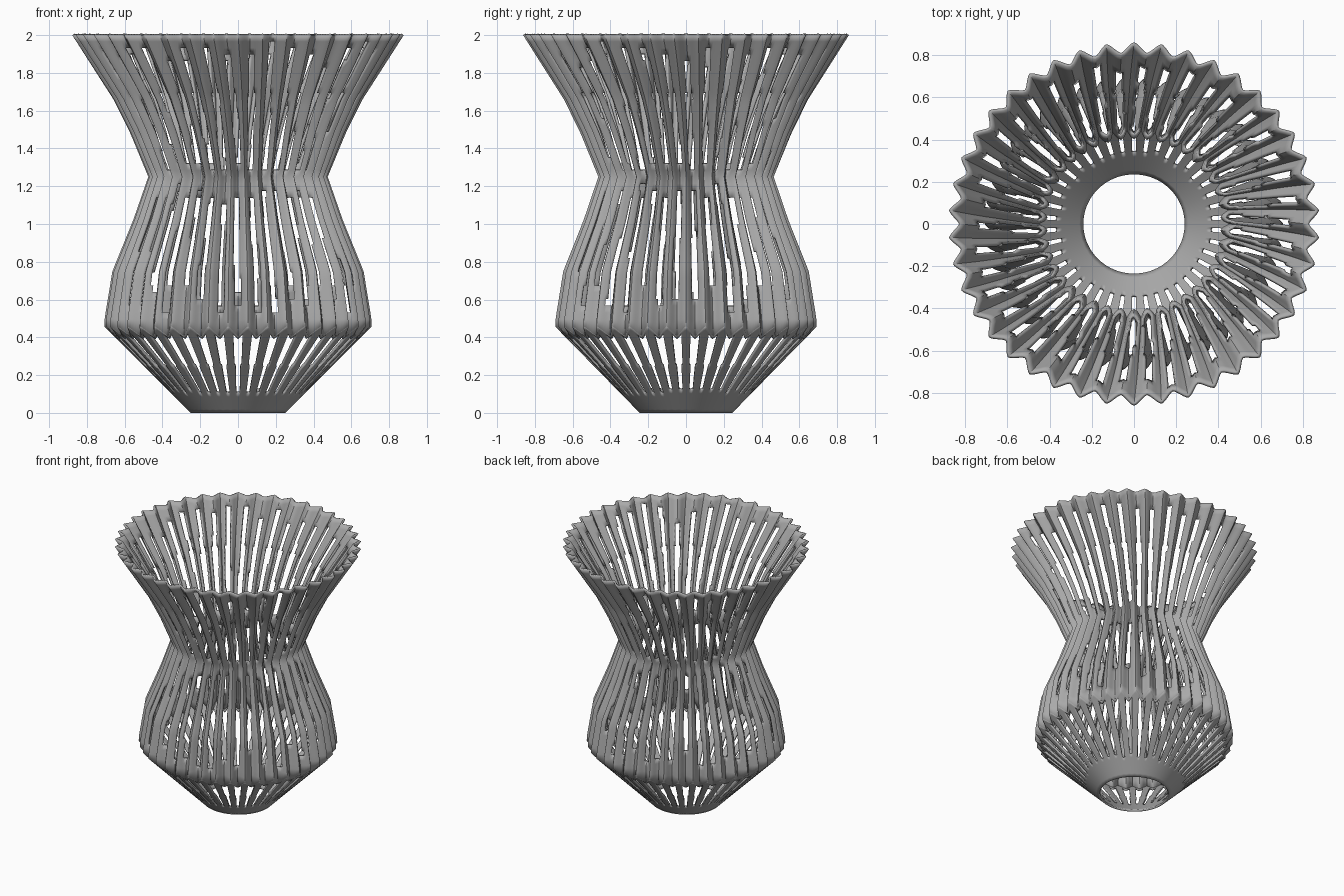
import bpy, bmesh, math, random

if "Cube" in bpy.data.objects:
    bpy.data.objects.remove(bpy.data.objects["Cube"], do_unlink=True)
random.seed(4)

PLEATS, COLS = 42, 12            # pleats around, columns per pleat
N = PLEATS * COLS
STEP = 2 * math.pi / PLEATS
BASE_R, WALL = 0.25, 0.014
CORNER, WAIST, TOP = 0.46, 1.25, 2.0

# crest radius by height: shoulder, waist, flared rim
CREST = [(0.42, 0.71), (0.5, 0.706), (0.75, 0.665), (1.02, 0.555), (1.25, 0.475),
         (1.48, 0.57), (1.66, 0.66), (2.0, 0.88)]


def crest_radius(z):
    for (z0, r0), (z1, r1) in zip(CREST, CREST[1:]):
        if z <= z1:
            return r0 + (r1 - r0) * max(0, z - z0) / (z1 - z0)
    return CREST[-1][1]


def wave(col):
    # zigzag pleat with a slightly rounded crest, 1 at the crest and 0 in the valley
    u = col % COLS / COLS
    return 0.5 * abs(1 - 2 * u) + 0.25 * (1 + math.cos(2 * math.pi * u))


def twist(z):
    # pleats lean by half a step in the flared part
    return 0.5 * STEP * min(1, (TOP - z) / (TOP - WAIST))


def smooth(mat, obj):
    obj.data.materials.append(mat)
    bpy.ops.object.select_all(action='DESELECT')
    obj.select_set(True)
    bpy.context.view_layer.objects.active = obj
    bpy.ops.object.shade_smooth_by_angle(angle=math.radians(30))


def shell(name, rows, point, is_slit, mat):
    # closed ring of faces with the slits left out, then thickened inward
    bm = bmesh.new()
    grid = [[bm.verts.new(point(c, t)) for c in range(N)] for t in rows]
    for i in range(len(rows) - 1):
        mid = (rows[i] + rows[i + 1]) / 2
        for c in range(N):
            if not is_slit(c, mid):
                d = (c + 1) % N
                bm.faces.new((grid[i][c], grid[i][d], grid[i + 1][d], grid[i + 1][c]))
    loose = [v for v in bm.verts if not v.link_faces]
    bmesh.ops.delete(bm, geom=loose, context='VERTS')
    mesh = bpy.data.meshes.new(name)
    bm.to_mesh(mesh)
    bm.free()
    obj = bpy.data.objects.new(name, mesh)
    bpy.context.collection.objects.link(obj)
    smooth(mat, obj)
    solid = obj.modifiers.new("wall thickness", 'SOLIDIFY')
    solid.thickness, solid.offset = WALL, -1
    return obj


def polar(c, r, z, turn):
    a = math.pi / 2 + c * 2 * math.pi / N + turn
    return (r * math.cos(a), r * math.sin(a) * 0.98, z)


def spread(a, b, n):
    return [a + (b - a) * i / n for i in range(n + 1)]


def wall_point(c, z):
    r = crest_radius(z) - 0.05 * (1 - wave(c))
    if z <= CORNER:              # lowest row sits on the cone
        z = r - BASE_R
    return polar(c, r, z, twist(z))


def cone_point(c, t):
    rim = crest_radius(CORNER) - 0.05 * (1 - wave(c))
    r = BASE_R + (rim - BASE_R) * t
    return polar(c, r, r - BASE_R, twist(CORNER))


# uneven slit ends and stepped sides, one set per pleat
ends = [(random.uniform(0.54, 0.68), random.uniform(1.12, 1.21),
         random.uniform(1.27, 1.31), random.uniform(1.84, 1.95),
         random.uniform(0.25, 0.29)) for _ in range(PLEATS)]
phase = [random.uniform(0, 6) for _ in range(PLEATS)]


def wall_slit(c, z):
    k = c // COLS
    low, low_top, high, high_top, _ = ends[k]
    if low < z < low_top:
        centre, half = COLS / 2 + 0.8 * math.sin(4 * z + phase[k]), 2.0
    elif high < z < high_top:
        centre = COLS / 2 + 0.8 * math.sin(5 * z + phase[k])
        half = 2.2 if z < 1.7 else 1.5
    else:
        return False
    return abs(c % COLS + 0.5 - centre) < half


def cone_slit(c, t):
    half = 2 if t < 0.6 else 3
    return ends[c // COLS][4] < t < 0.97 and abs(c % COLS + 0.5 - COLS / 2) < half


grey = bpy.data.materials.new("matte grey")
grey.use_nodes = True
colour = (0.4, 0.4, 0.4, 1)
grey.diffuse_color = colour
for node in grey.node_tree.nodes:
    if node.type == 'BSDF_PRINCIPLED':
        node.inputs["Base Color"].default_value = colour

# slotted base cone
shell("base_cone", spread(0, 1, 24), cone_point, cone_slit, grey)
# pleated belly from shoulder to waist, and flared upper part
rows = spread(CORNER, WAIST, 22) + spread(WAIST, TOP, 22)[1:]
shell("pleated_wall", rows, wall_point, wall_slit, grey)
